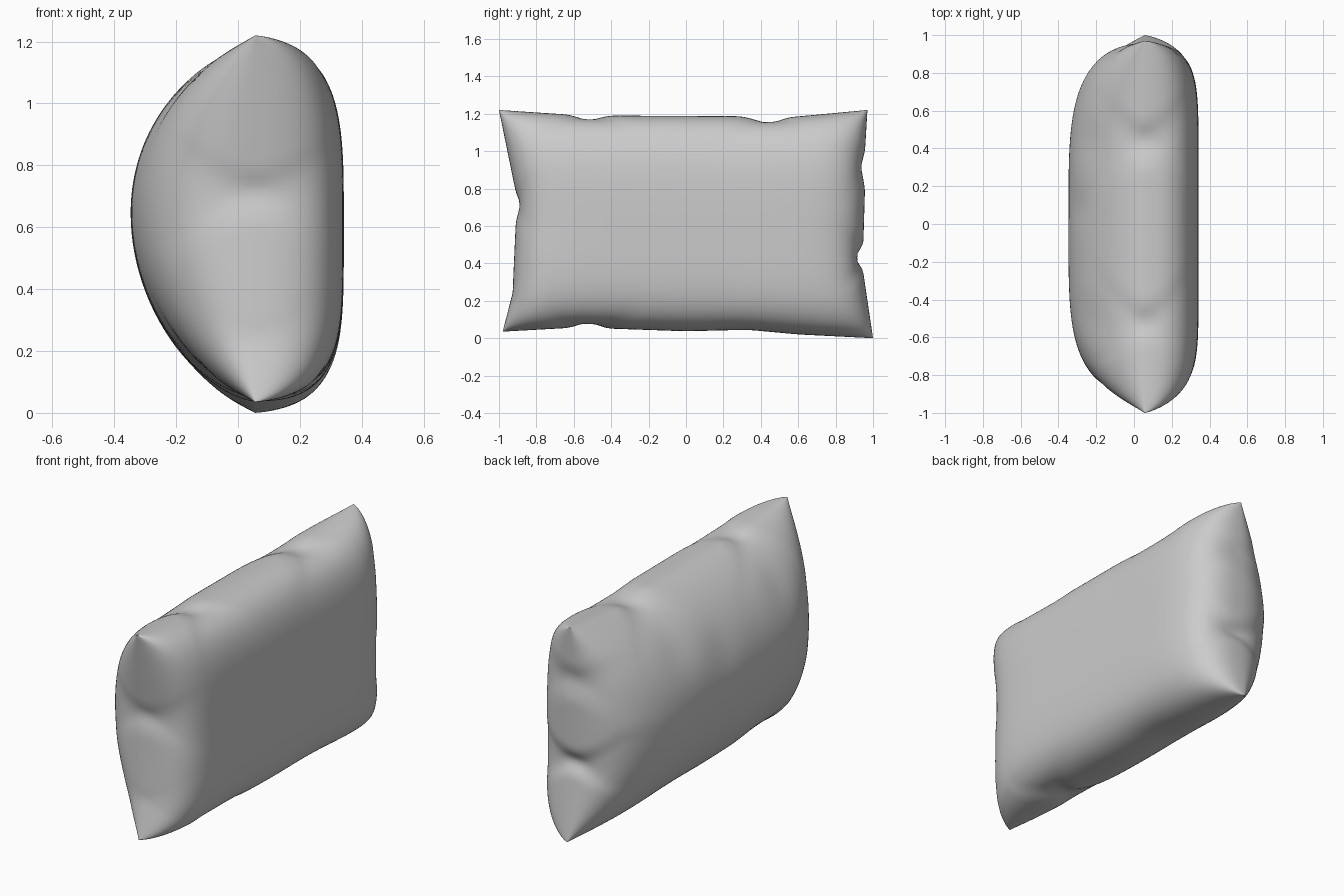
import bpy, bmesh, math

if "Cube" in bpy.data.objects:
    bpy.data.objects.remove(bpy.data.objects["Cube"])

NU, NV = 120, 84
SEAM = 0.055

# Seam outline seen from the side: (along, across) for each edge
TOP = [(-1, 1.22), (-.62, 1.195), (-.52, 1.16), (-.42, 1.19), (.3, 1.187), (.45, 1.145), (.54, 1.18), (.97, 1.22)]
BOTTOM = [(-.98, .035), (-.62, .055), (-.52, .09), (-.43, .052), (0, .037), (.33, .045), (.6, .02), (1, 0)]
LEFT = [(.035, -.98), (.25, -.925), (.29, -.925), (.62, -.91), (.72, -.885), (.78, -.91), (1.22, -1)]
RIGHT = [(0, 1), (.37, .945), (.43, .9), (.5, .948), (.8, .957), (.92, .935), (1.0, .957), (1.22, .97)]


def lerp(a, b, t):
    return a + (b - a) * t


def edge(points, p):
    for (a, fa), (b, fb) in zip(points, points[1:]):
        if p <= b:
            return lerp(fa, fb, max(0, (p - a) / (b - a)))
    return points[-1][1]


def offset(points, t, blur):
    """Edge deviation from a straight line, blurred so puckers fade with depth."""
    (a, fa), (b, fb) = points[0], points[-1]
    total = 0
    for k in range(-4, 5):
        q = t + k * blur * min(1, 8 * t * (1 - t))
        q = min(1, max(0, q))
        total += edge(points, lerp(a, b, q)) - lerp(fa, fb, q)
    return total / 9


def place(u, v, depth):
    s, t = (u + 1) / 2, (v + 1) / 2
    blur = .005 + .03 * min(1, abs(depth) / .26) ** 1.5
    y = lerp(lerp(BOTTOM[0][0], BOTTOM[-1][0], s), lerp(TOP[0][0], TOP[-1][0], s), t)
    z = lerp(lerp(BOTTOM[0][1], BOTTOM[-1][1], s), lerp(TOP[0][1], TOP[-1][1], s), t)
    y += offset(LEFT, t, blur) * (1 - s) ** 3 + offset(RIGHT, t, blur) * s ** 3
    z += offset(BOTTOM, s, blur) * (1 - t) ** 3 + offset(TOP, s, blur) * t ** 3
    return y, z


def bulge(w, n, e):
    return max(0, 1 - abs(w) ** n) ** e


def flat_side(u, v):
    return .287 * bulge(u, 8, .4) * bulge(v, 3.5 if v > 0 else 4.5, .37)


def domed_side(u, v):
    # domed face with a few soft cloth dents
    dents = sum(d * math.exp(-((u - a) / .12) ** 2 - ((v - b) / .25) ** 2)
                for a, b, d in [(-.52, .7, .015), (.46, .7, .015), (-.5, -.75, .015), (.1, .5, .01)])
    return -(.402 - dents) * bulge(u, 4, .43) * bulge(v - .05 * (1 - v * v), 2, .67 if v > 0 else .62)


bm = bmesh.new()


def spread(i, n):
    return math.sin(math.pi / 2 * (2 * i / n - 1))


# Two puffed faces sharing the seam vertices
seam = {}
for side, flip in ((flat_side, False), (domed_side, True)):
    grid = {}
    for i in range(NU + 1):
        for j in range(NV + 1):
            u, v = spread(i, NU), spread(j, NV)
            if i in (0, NU) or j in (0, NV):
                if (i, j) not in seam:
                    seam[i, j] = bm.verts.new((SEAM, *place(u, v, 0)))
                grid[i, j] = seam[i, j]
            else:
                d = side(u, v)
                grid[i, j] = bm.verts.new((SEAM + d, *place(u, v, d)))
    for i in range(NU):
        for j in range(NV):
            quad = [grid[i, j], grid[i + 1, j], grid[i + 1, j + 1], grid[i, j + 1]]
            bm.faces.new(quad[::-1] if flip else quad)

for f in bm.faces:
    f.smooth = True
mesh = bpy.data.meshes.new("pillow")
bm.to_mesh(mesh)
bm.free()
pillow = bpy.data.objects.new("pillow", mesh)
bpy.context.collection.objects.link(pillow)
